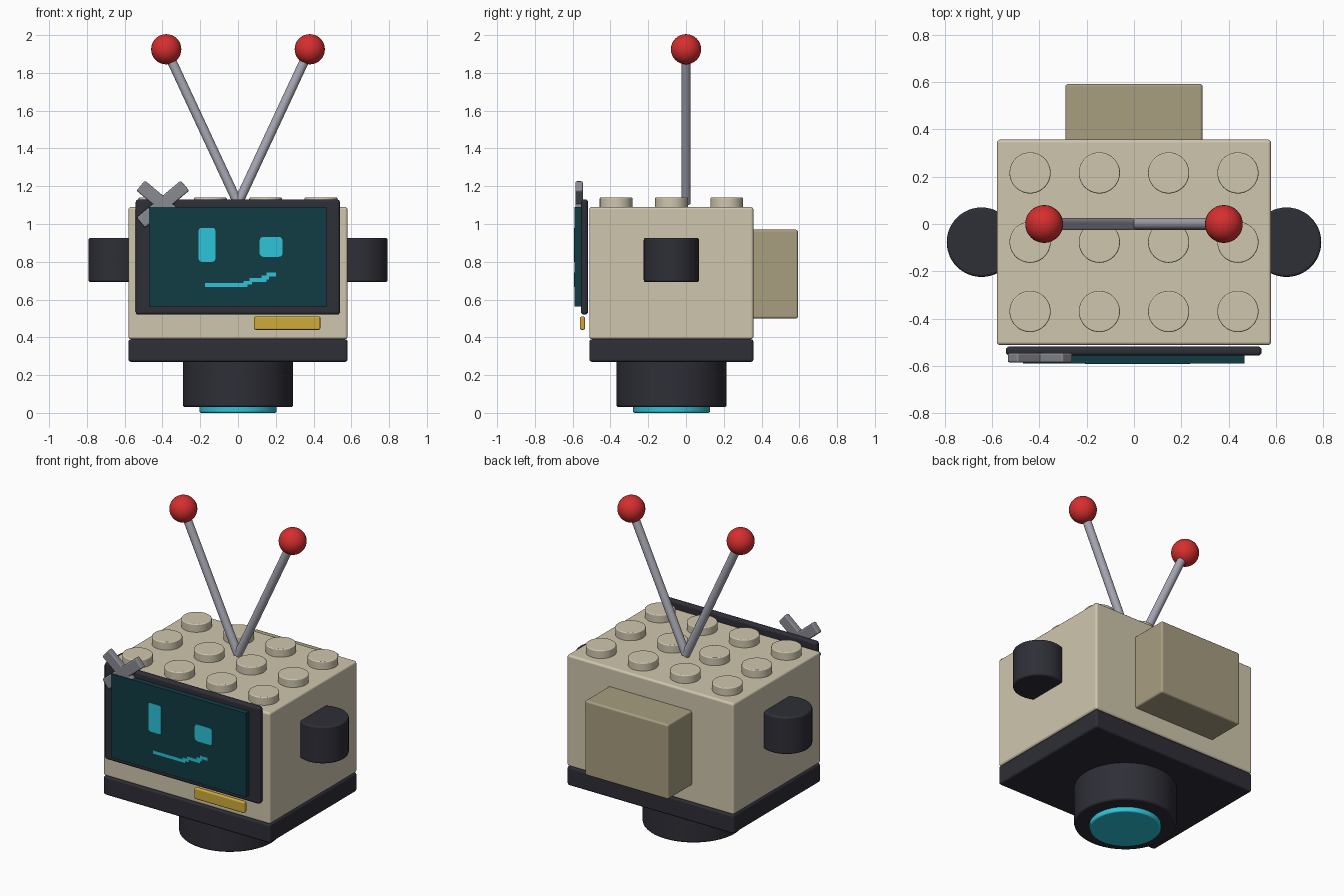
import bpy
import math
from mathutils import Vector

default = bpy.data.objects.get("Cube")
if default:
    bpy.data.objects.remove(default, do_unlink=True)


def material(name, hex_code):
    """Flat material from an sRGB hex string."""
    rgb = [int(hex_code[i:i + 2], 16) / 255 for i in (0, 2, 4)]
    lin = [c / 12.92 if c < 0.04 else ((c + 0.055) / 1.055) ** 2.4 for c in rgb]
    mat = bpy.data.materials.new(name)
    mat.use_nodes = True
    mat.diffuse_color = (*lin, 1)
    bsdf = mat.node_tree.nodes["Principled BSDF"]
    bsdf.inputs["Base Color"].default_value = (*lin, 1)
    bsdf.inputs["Roughness"].default_value = 0.6
    return mat


CREAM = material("cream plastic", "cfc6ae")
TAN = material("dark tan plastic", "a89e80")
CHARCOAL = material("charcoal", "2e2e37")
SILVER = material("silver", "a8a9b4")
GREY = material("tape grey", "8a8b91")
RED = material("red", "d62e2e")
GOLD = material("gold", "d0ab3a")
CYAN = material("cyan glow", "2ec4d9")
GLASS = material("dark teal glass", "113c44")


def finish(name, mat, bevel=0.0):
    """Name and colour the active object, then round or sharpen its edges."""
    obj = bpy.context.object
    obj.name = name
    obj.data.materials.append(mat)
    if bevel:
        bpy.ops.object.shade_smooth()
        mod = obj.modifiers.new("rounded edges", "BEVEL")
        mod.width = bevel
        mod.segments = 3
        mod.limit_method = "ANGLE"
        mod.harden_normals = True
    else:
        bpy.ops.object.shade_smooth_by_angle(angle=math.radians(40))
    return obj


def box(name, mat, x, y, z, bevel=0.0):
    """Box given by its (low, high) range on each axis."""
    bpy.ops.mesh.primitive_cube_add(size=1)
    obj = bpy.context.object
    ranges = (x, y, z)
    for v in obj.data.vertices:
        v.co = [(lo + hi) / 2 + c * (hi - lo) for c, (lo, hi) in zip(v.co, ranges)]
    return finish(name, mat, bevel)


def cylinder(name, mat, x, y, z, radius, bevel=0.0):
    """Upright cylinder; z is its (low, high) range."""
    bpy.ops.mesh.primitive_cylinder_add(vertices=48, radius=radius, depth=z[1] - z[0],
                                        location=(x, y, (z[0] + z[1]) / 2))
    return finish(name, mat, bevel)


# Head, base and neck
WIDTH, DEPTH, MID_Y = (-0.58, 0.58), (-0.512, 0.357), -0.077
box("head", CREAM, WIDTH, DEPTH, (0.39, 1.09), 0.014)
box("base_plate", CHARCOAL, WIDTH, DEPTH, (0.27, 0.39), 0.014)
box("back_housing", TAN, (-0.29, 0.29), (0.34, 0.593), (0.5, 0.97), 0.012)
cylinder("neck", CHARCOAL, 0, MID_Y, (0.03, 0.28), 0.292, 0.014)
cylinder("neck_light", CYAN, 0, MID_Y, (0, 0.04), 0.204, 0.01)

# Studs on top of the head
for col in range(4):
    for row in range(3):
        cylinder("stud", CREAM, (col - 1.5) * 0.293, MID_Y + (row - 1) * 0.293,
                 (1.08, 1.14), 0.087, 0.006)

# Ears and antennae
for side, label in ((1, "left"), (-1, "right")):
    cylinder(label + "_ear", CHARCOAL, side * 0.645, MID_Y, (0.692, 0.927), 0.147, 0.012)
    foot, tip = Vector((0, 0, 1.11)), Vector((side * 0.38, 0, 1.925))
    rod = tip - foot
    bpy.ops.mesh.primitive_cylinder_add(vertices=24, radius=0.025, depth=rod.length,
                                        location=(foot + tip) / 2,
                                        rotation=rod.to_track_quat("Z", "Y").to_euler())
    finish(label + "_antenna", SILVER)
    bpy.ops.mesh.primitive_uv_sphere_add(segments=32, ring_count=16, radius=0.08, location=tip)
    finish(label + "_antenna_ball", RED)

# Screen and its frame; the glass is softly shaded like a bulging tube
box("screen_frame", CHARCOAL, (-0.542, 0.54), (-0.557, -0.518), (0.52, 1.13), 0.016)
box("screen", GLASS, (-0.47, 0.468), (-0.59, -0.55), (0.563, 1.09))
bpy.ops.object.shade_smooth()

# Face shown on the screen
FACE = (-0.593, -0.589)


def eye(name, x, z, radius):
    """Thin plate whose four outline corners are rounded."""
    obj = box(name, CYAN, x, FACE, z)
    weights = obj.data.attributes.new("bevel_weight_edge", "FLOAT", "EDGE")
    for edge in obj.data.edges:
        a, b = (obj.data.vertices[i].co for i in edge.vertices)
        weights.data[edge.index].value = float(abs(a.y - b.y) > 0.001)
    mod = obj.modifiers.new("rounded corners", "BEVEL")
    mod.limit_method = "WEIGHT"
    mod.width = radius
    mod.segments = 3


eye("right_eye", (-0.208, -0.12), (0.8, 0.98), 0.015)
eye("left_eye", (0.114, 0.236), (0.826, 0.932), 0.02)
MOUTH = ((-0.175, 0.05, 0.677), (0.03, 0.075, 0.689), (0.06, 0.15, 0.703),
         (0.125, 0.165, 0.717), (0.15, 0.202, 0.732))
for x0, x1, z in MOUTH:
    box("mouth_segment", CYAN, (x0, x1), FACE, (z - 0.01, z + 0.01))

# Gold plate under the screen
box("name_plate", GOLD, (0.085, 0.436), (-0.561, -0.535), (0.44, 0.51), 0.008)

# Crossed strips on the upper corner of the screen
for tilt in (40, -40):
    strip = box("crossed_strip", GREY, (-0.153, 0.153), (-0.02, 0.02), (-0.035, 0.035), 0.009)
    strip.location = (-0.398, -0.566, 1.105)
    strip.rotation_euler.y = math.radians(tilt)
